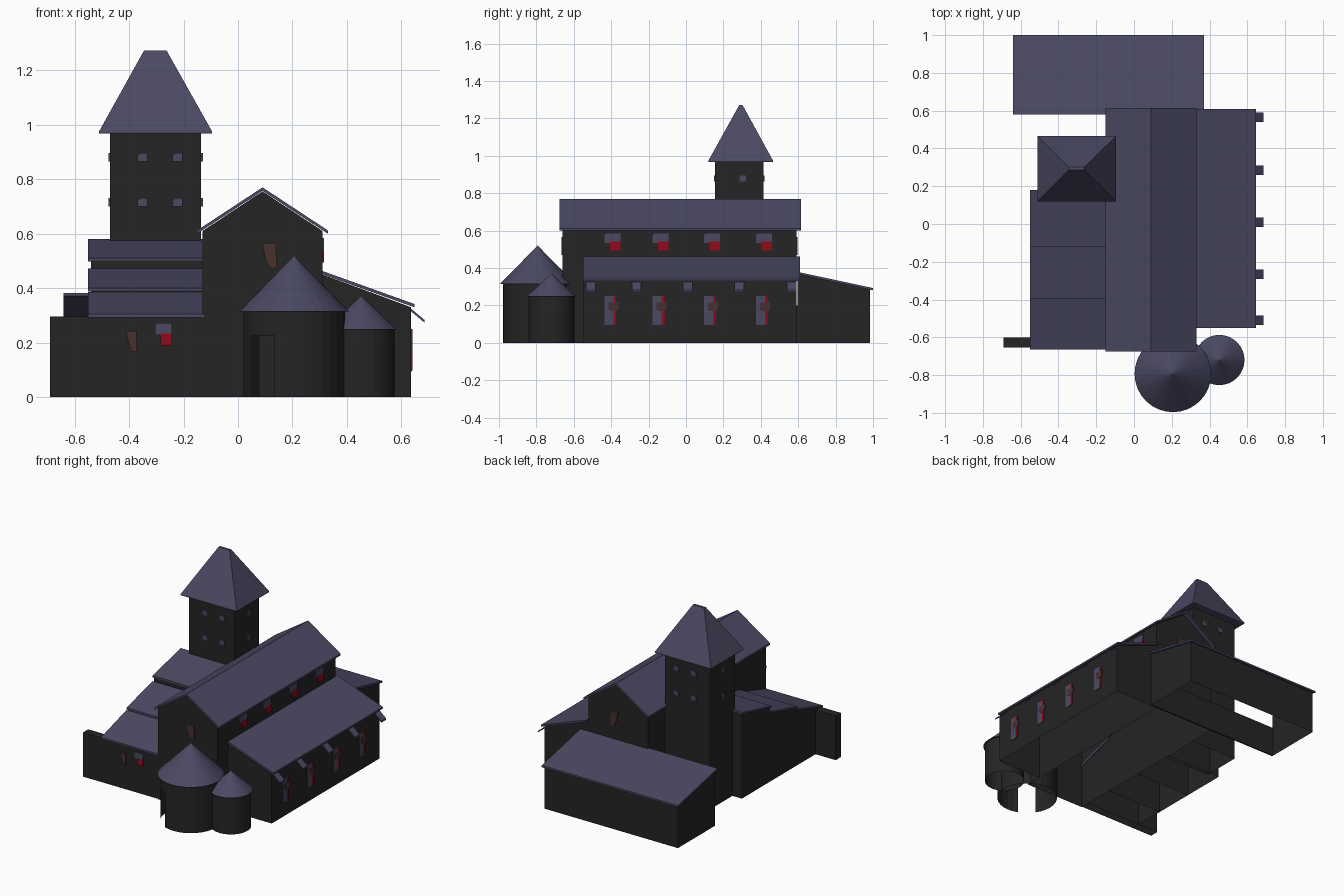
import bpy, bmesh, math

if "Cube" in bpy.data.objects:
    bpy.data.objects.remove(bpy.data.objects["Cube"])


def material(name, rgb):
    m = bpy.data.materials.new(name)
    m.diffuse_color = (*rgb, 1)
    m.use_nodes = True
    m.node_tree.nodes["Principled BSDF"].inputs["Base Color"].default_value = m.diffuse_color
    return m


SLATE = material("slate blue", (0.069, 0.066, 0.122))
STONE = material("dark stone", (0.018, 0.018, 0.018))
RED = material("red glass", (0.30, 0.003, 0.012))
BROWN = material("brown glass", (0.065, 0.030, 0.027))


def finish(name, bm, mat):
    bmesh.ops.recalc_face_normals(bm, faces=bm.faces)
    me = bpy.data.meshes.new(name)
    bm.to_mesh(me)
    bm.free()
    me.materials.append(mat)
    ob = bpy.data.objects.new(name, me)
    bpy.context.collection.objects.link(ob)
    return ob


def prism(name, axis, a, b, outline, mat, open_dirs=()):
    """Extrude a 2D outline along x (outline in y,z) or y (outline in x,z)."""
    bm = bmesh.new()
    place = (lambda t, u, v: (t, u, v)) if axis == "x" else (lambda t, u, v: (u, t, v))
    rings = [[bm.verts.new(place(t, u, v)) for u, v in outline] for t in (a, b)]
    n = len(outline)
    for r in rings:
        bm.faces.new(r)
    for i in range(n):
        j = (i + 1) % n
        bm.faces.new((rings[0][i], rings[0][j], rings[1][j], rings[1][i]))
    bmesh.ops.recalc_face_normals(bm, faces=bm.faces)
    bm.normal_update()
    gone = [f for f in bm.faces
            if any(sum(p * q for p, q in zip(f.normal, d)) > 0.9 for d in open_dirs)]
    bmesh.ops.delete(bm, geom=gone, context="FACES")
    return finish(name, bm, mat)


def rect(u0, u1, v0, v1):
    return [(u0, v0), (u1, v0), (u1, v1), (u0, v1)]


def slope(p, q, t=0.012):
    """Thin sloped slab outline from p to q (top line)."""
    return [p, q, (q[0], q[1] - t), (p[0], p[1] - t)]


DOWN, UP, FRONT = (0, 0, -1), (0, 0, 1), (0, -1, 0)

# Nave with gable roof
prism("nave_walls", "y", -0.66, 0.59,
      [(-0.13, 0), (0.31, 0), (0.31, 0.61), (0.09, 0.755), (-0.13, 0.61)], STONE, [DOWN])
prism("nave_roof", "y", -0.675, 0.615,
      [(-0.15, 0.60), (0.09, 0.757), (0.33, 0.60), (0.33, 0.612), (0.09, 0.77), (-0.15, 0.612)], SLATE)

# Right aisle with lean-to roof and small sloped buttress caps
prism("aisle_walls", "y", -0.55, 0.59,
      [(0.31, 0), (0.635, 0), (0.635, 0.33), (0.31, 0.45)], STONE, [DOWN])
prism("aisle_roof", "y", -0.55, 0.61, slope((0.31, 0.463), (0.647, 0.342)), SLATE)
for i, y in enumerate((-0.51, -0.265, 0.01, 0.285, 0.565)):
    prism(f"buttress_cap_{i}", "y", y - 0.025, y + 0.025,
          slope((0.635, 0.325), (0.685, 0.283), 0.01), SLATE)

# Three stepped chapels on the left, rising towards the back
for i, (y0, y1, z0, z1) in enumerate(((-0.665, -0.395, 0.305, 0.385),
                                      (-0.395, -0.12, 0.40, 0.473),
                                      (-0.12, 0.18, 0.51, 0.58))):
    yw = y0 + (0.01 if i == 0 else 0)
    prism(f"chapel_walls_{i}", "x", -0.54, -0.13,
          [(yw, 0), (y1, 0), (y1, z1 - 0.01), (yw, z0 - 0.008)], STONE, [DOWN])
    prism(f"chapel_roof_{i}", "x", -0.55, -0.125, slope((y0, z0), (y1, z1)), SLATE)
prism("front_wall_fin", "x", -0.69, -0.13, rect(-0.655, -0.60, 0, 0.296), STONE, [DOWN])

# Low building across the back, open above its front wall
prism("back_building_walls", "x", -0.63, 0.36,
      [(0.595, 0), (0.985, 0), (0.985, 0.285), (0.595, 0.368)], STONE, [DOWN, UP, FRONT])
prism("back_building_front_wall", "x", -0.63, 0.36, rect(0.592, 0.60, 0, 0.2), STONE)
prism("back_building_roof", "x", -0.64, 0.37, slope((0.58, 0.383), (1.0, 0.293)), SLATE)

# Square bell tower with steep hipped roof
prism("bell_tower_walls", "x", -0.47, -0.135, rect(0.155, 0.415, 0, 0.97), STONE, [DOWN])
bm = bmesh.new()
rows = [[bm.verts.new(p) for p in ((x0, y0, z), (x1, y0, z), (x1, y1, z), (x0, y1, z))]
        for x0, x1, y0, y1, z in ((-0.51, -0.095, 0.12, 0.465, 0.968),
                                  (-0.51, -0.095, 0.12, 0.465, 0.975),
                                  (-0.345, -0.262, 0.285, 0.302, 1.272))]
bm.faces.new(rows[0])
bm.faces.new(rows[2])
for lo, hi in zip(rows, rows[1:]):
    for k in range(4):
        bm.faces.new((lo[k], lo[(k + 1) % 4], hi[(k + 1) % 4], hi[k]))
finish("bell_tower_roof", bm, SLATE)


def small_window(u, z):
    return [(u - 0.018, z - 0.016), (u + 0.018, z - 0.016), (u + 0.018, z + 0.016),
            (u - 0.008, z + 0.016), (u - 0.018, z + 0.006)]


for z in (0.715, 0.88):
    for x in (-0.35, -0.222):
        prism("tower_window_front", "y", 0.149, 0.156, small_window(x, z), SLATE)
        prism("tower_window_back", "y", 0.414, 0.421, small_window(x, z), SLATE)
    prism("tower_window_right", "x", -0.136, -0.129, small_window(0.303, z), SLATE)
    prism("tower_window_left", "x", -0.476, -0.469, small_window(0.285, z), SLATE)


def round_tower(name, cx, cy, r, h, roof_r, roof_z, apex, door=False, n=32):
    bm = bmesh.new()
    rings = []
    for z in (0, 0.225, h):
        rings.append([bm.verts.new((cx + r * math.cos(2 * math.pi * k / n),
                                    cy + r * math.sin(2 * math.pi * k / n), z)) for k in range(n)])
    for level, (lo, hi) in enumerate(zip(rings, rings[1:])):
        for k in range(n):
            j = (k + 1) % n
            mx = (lo[k].co.x + lo[j].co.x) / 2 - cx
            # leave out the doorway on the front left
            if door and level == 0 and lo[k].co.y < cy and -0.15 < mx < -0.06:
                continue
            bm.faces.new((lo[k], lo[j], hi[j], hi[k]))
    finish(name + "_walls", bm, STONE)
    bm = bmesh.new()
    bmesh.ops.create_cone(bm, cap_ends=True, segments=n, radius1=roof_r, radius2=0, depth=apex - roof_z)
    bmesh.ops.translate(bm, verts=bm.verts, vec=(cx, cy, (apex + roof_z) / 2))
    finish(name + "_roof", bm, SLATE)


round_tower("large_round_tower", 0.206, -0.793, 0.186, 0.316, 0.203, 0.314, 0.52, door=True)
round_tower("small_round_tower", 0.452, -0.72, 0.123, 0.25, 0.133, 0.248, 0.372)

# Aisle and clerestory windows along the right side
for y in (-0.435, -0.178, 0.097, 0.375):
    prism("aisle_window_pane", "x", 0.634, 0.639, rect(y, y + 0.05, 0.095, 0.25), SLATE)
    prism("aisle_window_red", "x", 0.634, 0.640, rect(y + 0.048, y + 0.062, 0.098, 0.25), RED)
    prism("aisle_window_brown", "x", 0.634, 0.641,
          [(y + 0.02, 0.175), (y + 0.055, 0.165), (y + 0.075, 0.18), (y + 0.075, 0.215), (y + 0.02, 0.215)], BROWN)
    prism("clerestory_pane", "x", 0.309, 0.315,
          [(y, 0.535), (y + 0.085, 0.535), (y + 0.085, 0.585), (y + 0.01, 0.585), (y, 0.575)], SLATE)
    prism("clerestory_red", "x", 0.309, 0.316, rect(y + 0.028, y + 0.085, 0.495, 0.542), RED)

# Front and back windows
gable = [(0.10, 0.51), (0.115, 0.475), (0.14, 0.47), (0.142, 0.52), (0.138, 0.565), (0.088, 0.565)]
prism("gable_window_front", "y", -0.666, -0.659, gable, BROWN)
prism("gable_window_back", "y", 0.589, 0.596, gable, BROWN)
prism("chapel_window_brown", "y", -0.662, -0.654,
      [(-0.40, 0.19), (-0.39, 0.168), (-0.37, 0.165), (-0.373, 0.243), (-0.412, 0.243)], BROWN)
prism("chapel_window_pane", "y", -0.661, -0.654, rect(-0.305, -0.242, 0.228, 0.272), SLATE)
prism("chapel_window_red", "y", -0.662, -0.654, rect(-0.285, -0.242, 0.19, 0.233), RED)
